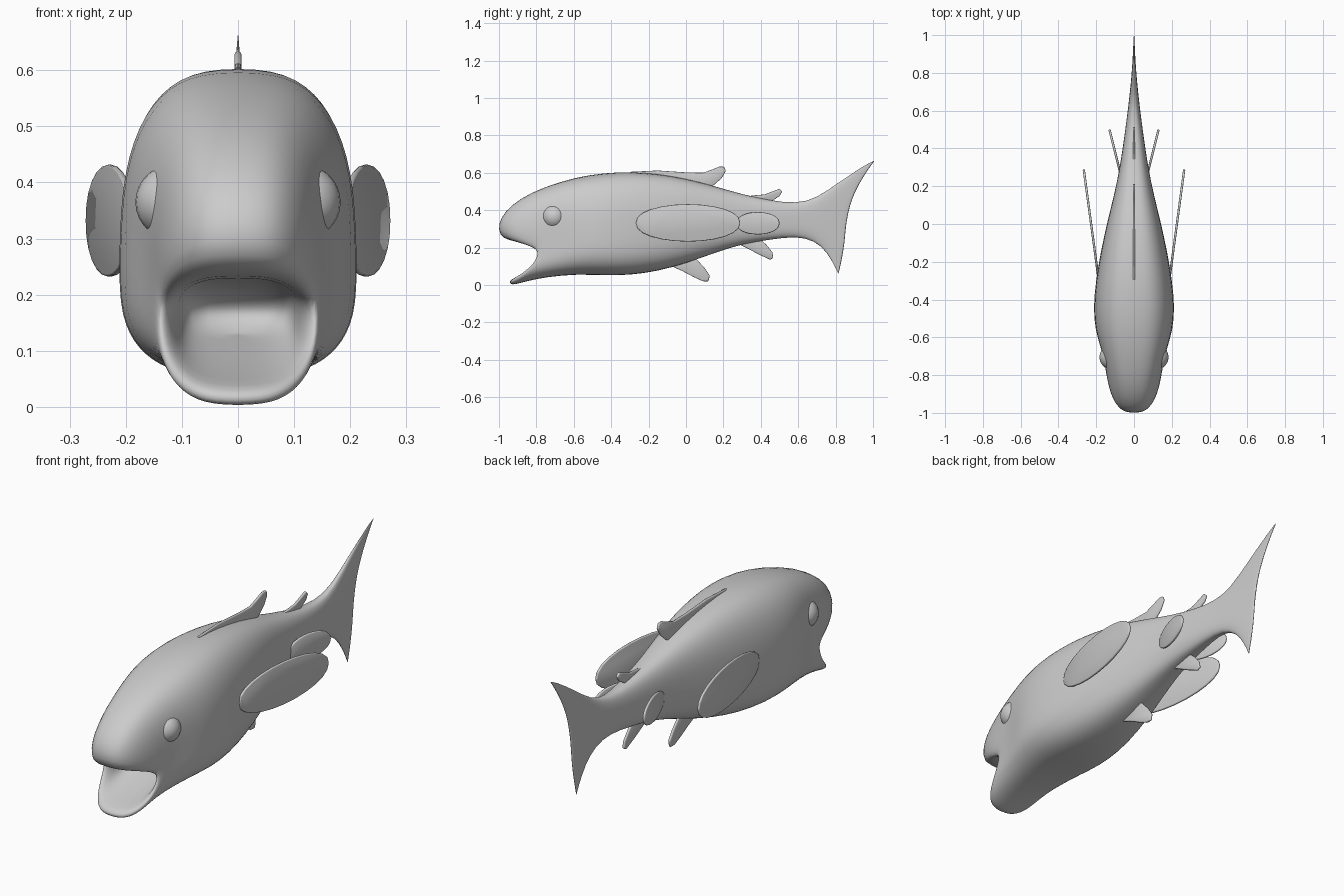
import bpy, bmesh, math

if "Cube" in bpy.data.objects:
    bpy.data.objects.remove(bpy.data.objects["Cube"])

N = 32


def finish(name, bm, angle=60):
    bmesh.ops.recalc_face_normals(bm, faces=bm.faces)
    me = bpy.data.meshes.new(name)
    bm.to_mesh(me)
    bm.free()
    ob = bpy.data.objects.new(name, me)
    bpy.context.collection.objects.link(ob)
    for p in me.polygons:
        p.use_smooth = True
    return ob


def spow(v, e):
    return math.copysign(abs(v) ** e, v)


def ring(bm, yt, zt, ys, zs, w, yb, zb):
    """Closed section through a top point, two side points and a bottom point."""
    out = []
    for i in range(N):
        a = 2 * math.pi * i / N
        c, s = math.cos(a), math.sin(a)
        c = 0 if abs(c) < 1e-6 else c
        s = 0 if abs(s) < 1e-6 else s
        ye, ze = (yt, zt) if c > 0 else (yb, zb)
        out.append(bm.verts.new((w * spow(s, .72),
                                 ys + (ye - ys) * abs(c) ** 1.2,
                                 zs + (ze - zs) * abs(c) ** .72)))
    return out


def cap(bm, r):
    for i in range(N // 2):
        loop = [r[i], r[i + 1], r[(N - i - 1) % N], r[(N - i) % N]]
        bm.faces.new(list(dict.fromkeys(loop)))


# Body: one loft from tail fin edge, forward over the head, round the lips and into the mouth
def flat(y, zt, zs, w, zb):
    return (y, zt, y, zs, w, y, zb)


stations = [
    (1.012, .668, .856, .33, .004, .815, .055),
    (.97, .65, .84, .335, .006, .80, .09),
    (.83, .56, .77, .34, .014, .755, .175),
    (.70, .463, .69, .345, .023, .69, .236),
    flat(.59, .435, .345, .034, .262),
    flat(.45, .452, .34, .053, .242),
    flat(.30, .485, .34, .075, .22),
    flat(.15, .53, .33, .106, .17),
    flat(0, .57, .31, .145, .115),
    flat(-.15, .595, .28, .177, .073),
    flat(-.30, .607, .25, .203, .052),
    flat(-.44, .60, .24, .216, .05),
    (-.59, .578, -.56, .24, .207, -.58, .058),
    (-.77, .522, -.66, .235, .172, -.75, .042),
    (-.89, .462, -.73, .215, .156, -.86, .018),
    (-.97, .395, -.765, .20, .149, -.915, .002),
    (-1.005, .33, -.782, .185, .143, -.94, .002),
    (-1.00, .265, -.787, .172, .136, -.945, .02),
    (-.95, .238, -.775, .165, .122, -.925, .037),
    (-.87, .228, -.72, .165, .107, -.82, .06),
    (-.72, .228, -.64, .17, .10, -.68, .11),
    (-.64, .21, -.59, .17, .07, -.62, .13),
]
bm = bmesh.new()
rings = [ring(bm, *s) for s in stations]
for a, b in zip(rings, rings[1:]):
    for i in range(N):
        j = (i + 1) % N
        bm.faces.new((a[i], a[j], b[j], b[i]))
cap(bm, rings[0])
cap(bm, rings[-1])
body = finish("body", bm)
sub = body.modifiers.new("smooth", 'SUBSURF')
sub.levels = sub.render_levels = 1


# Fins: thin plates from a side outline, optionally leaning outwards (x = x0 + slope * y)
def fin(name, pts, x0=0, slope=0, side=1, t=.012):
    bm = bmesh.new()
    bm.faces.new([bm.verts.new((side * (x0 + slope * y), y, z)) for y, z in pts])
    ob = finish(name, bm)
    m = ob.modifiers.new("thickness", 'SOLIDIFY')
    m.thickness, m.offset = t, 0
    b = ob.modifiers.new("round", 'BEVEL')
    b.width, b.segments = t * .35, 2
    bpy.context.view_layer.objects.active = ob
    bpy.ops.object.select_all(action='DESELECT')
    ob.select_set(True)
    bpy.ops.object.shade_smooth_by_angle(angle=math.radians(40))
    return ob


def leaf(y0, y1, z, h):
    c, r = (y0 + y1) / 2, (y1 - y0) / 2
    return [(c + r * math.cos(k * math.pi / 12),
             z + h * spow(math.sin(k * math.pi / 12), .9)) for k in range(24)]


fin("front_dorsal_fin", [(-.30, .605), (-.15, .612), (0, .602), (.09, .60), (.14, .617),
                         (.18, .633), (.205, .632), (.213, .61), (.19, .57), (.15, .535),
                         (.09, .505), (0, .50), (-.2, .55)])
fin("rear_dorsal_fin", [(.26, .455), (.35, .478), (.42, .484), (.47, .503), (.50, .515),
                        (.515, .50), (.50, .475), (.46, .45), (.40, .43), (.30, .42)])
fin("front_belly_fin", [(-.10, .11), (-.02, .075), (.04, .043), (.09, .02), (.12, .019),
                        (.127, .05), (.10, .09), (.05, .145), (0, .17)])
fin("rear_belly_fin", [(.25, .235), (.32, .20), (.39, .163), (.45, .135), (.467, .145),
                       (.462, .175), (.43, .215), (.38, .26), (.30, .26)])
for side, tag in ((1, "right"), (-1, "left")):
    fin("pectoral_fin_" + tag, leaf(-.268, .29, .332, .1), .227, .135, side)
    fin("pelvic_fin_" + tag, leaf(.27, .50, .33, .06), .005, .25, side)

    # Eyes
    bpy.ops.mesh.primitive_uv_sphere_add(segments=24, ring_count=14, radius=.066,
                                         location=(side * .117, -.705, .365))
    eye = bpy.context.object
    eye.name = "eye_" + tag
    bpy.ops.object.shade_smooth()
